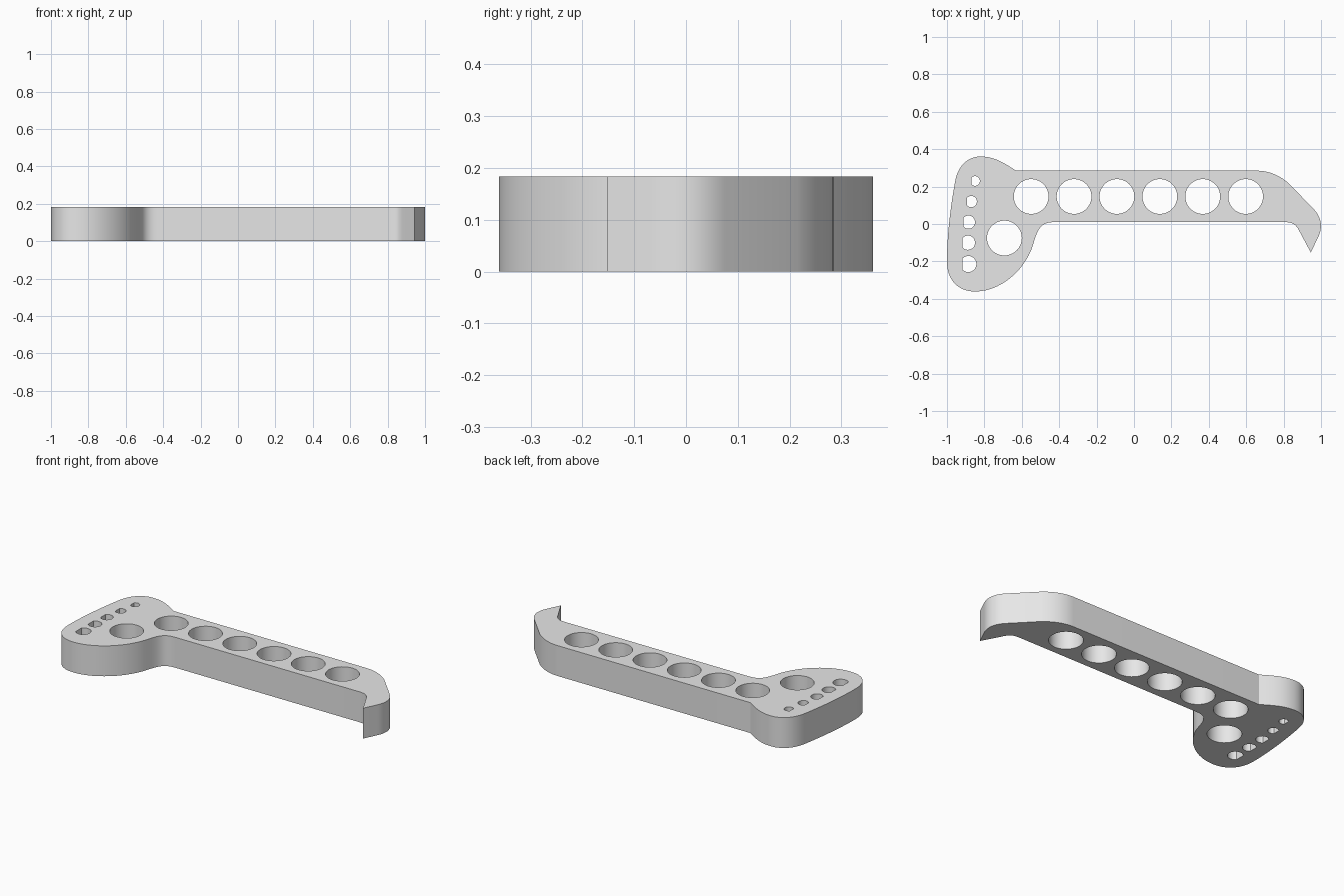
import bpy
import bmesh
import math
from mathutils import Vector
from mathutils.geometry import interpolate_bezier

THICKNESS = 0.184

cube = bpy.data.objects.get("Cube")
if cube:
    bpy.data.objects.remove(cube, do_unlink=True)

grey = bpy.data.materials.new("plain_grey")
grey.use_nodes = True
grey.diffuse_color = (0.8, 0.8, 0.8, 1)
grey.node_tree.nodes["Principled BSDF"].inputs["Base Color"].default_value = (0.8, 0.8, 0.8, 1)


def trace(start, segments, steps=14):
    """Closed outline: 1-point segments are lines, 3-point segments are cubic curves."""
    pts = [Vector(start)]
    for seg in segments:
        seg = [Vector(p) for p in seg]
        if len(seg) == 1:
            pts.append(seg[0])
        else:
            pts += interpolate_bezier(pts[-1], seg[0], seg[1], seg[2], steps)[1:]
    if (pts[-1] - pts[0]).length < 1e-4:
        pts.pop()
    return pts


def ring(x, y, r, flat=0.0, n=48):
    """Round hole; flat is the half angle cut straight off its left side."""
    span = math.pi - flat
    count = n + 1 if flat else n
    return [Vector((x + r * math.cos(-span + 2 * span * i / n),
                    y + r * math.sin(-span + 2 * span * i / n))) for i in range(count)]


# Outer outline: wide grip end, straight arm, hooked tip
loops = [trace((-1, -0.2), [
    [(-1, -0.3), (-0.94, -0.361), (-0.85, -0.361)],
    [(-0.72, -0.361), (-0.60, -0.26), (-0.55, -0.14)],
    [(-0.52, -0.06), (-0.52, 0.01), (-0.43, 0.01)],
    [(0.80, 0.01)],
    [(0.84, 0.01), (0.86, 0.005), (0.88, -0.03)],
    [(0.945, -0.152)],
    [(0.985, -0.07)],
    [(1.008, -0.02), (1.005, 0.03), (0.965, 0.075)],
    [(0.83, 0.215)],
    [(0.78, 0.26), (0.72, 0.285), (0.66, 0.285)],
    [(-0.63, 0.285)],
    [(-0.70, 0.33), (-0.75, 0.361), (-0.82, 0.361)],
    [(-0.89, 0.361), (-0.94, 0.31), (-0.955, 0.235)],
    [(-0.98, 0.1), (-1, -0.06), (-1, -0.2)],
])]

# Row of big holes along the arm, and one in the grip end
loops += [ring(-0.55 + 0.2294 * i, 0.147, 0.093) for i in range(6)]
loops.append(ring(-0.693, -0.075, 0.093))

# Small flat-sided holes, growing towards the front
for x, y, r in [(-0.85, 0.23, 0.026), (-0.87, 0.12, 0.03), (-0.885, 0.01, 0.035),
                (-0.888, -0.1, 0.038), (-0.886, -0.214, 0.043)]:
    loops.append(ring(x, y, r, flat=math.radians(42), n=32))

# Extruded, filled profile
curve = bpy.data.curves.new("wrench_profile", "CURVE")
curve.dimensions = "2D"
curve.fill_mode = "BOTH"
curve.extrude = THICKNESS / 2
for pts in loops:
    spline = curve.splines.new("POLY")
    spline.points.add(len(pts) - 1)
    for sp, p in zip(spline.points, pts):
        sp.co = (p.x, p.y, 0, 1)
    spline.use_cyclic_u = True
profile = bpy.data.objects.new("wrench_profile", curve)
bpy.context.collection.objects.link(profile)
mesh = bpy.data.meshes.new_from_object(profile.evaluated_get(bpy.context.evaluated_depsgraph_get()))
bpy.data.objects.remove(profile, do_unlink=True)

# Weld walls to caps and stand the plate on the ground
bm = bmesh.new()
bm.from_mesh(mesh)
bmesh.ops.remove_doubles(bm, verts=bm.verts, dist=1e-5)
bmesh.ops.translate(bm, verts=bm.verts, vec=(0, 0, THICKNESS / 2))
bmesh.ops.recalc_face_normals(bm, faces=bm.faces)
bm.to_mesh(mesh)
bm.free()
mesh.materials.clear()
mesh.materials.append(grey)

body = bpy.data.objects.new("perforated_hook_handle", mesh)
bpy.context.collection.objects.link(body)
bpy.ops.object.select_all(action="DESELECT")
body.select_set(True)
bpy.context.view_layer.objects.active = body
bpy.ops.object.shade_smooth_by_angle(angle=math.radians(30))
